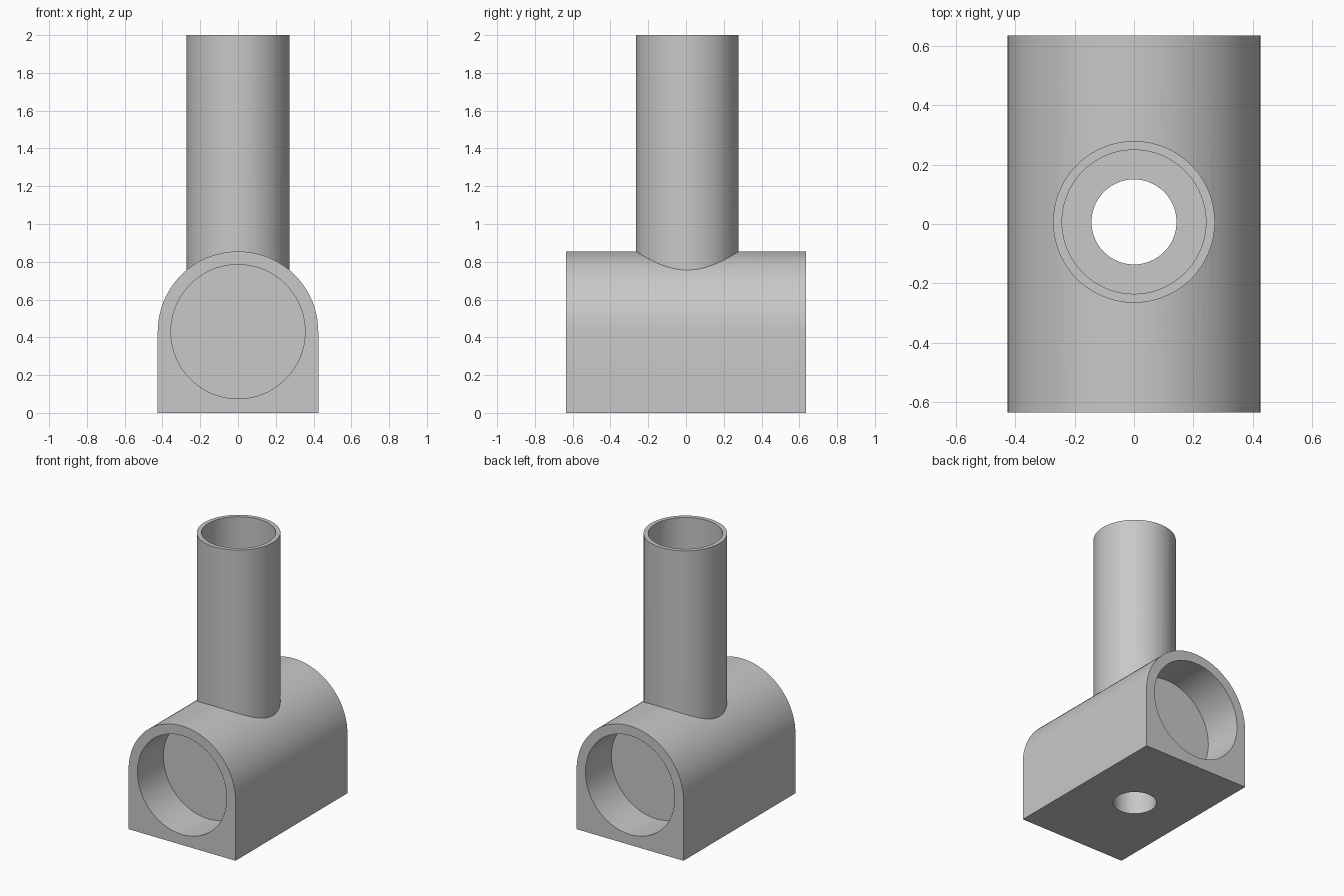
import bpy, bmesh, math
from mathutils import Matrix

cube = bpy.data.objects.get("Cube")
if cube:
    bpy.data.objects.remove(cube, do_unlink=True)

W, L, AXIS = 0.425, 0.635, 0.43       # half width, half length, arch centre height
SOCKET_R, SOCKET_DEPTH = 0.355, 0.295
TUBE_R, BORE_R, HOLE_R = 0.272, 0.242, 0.143
TUBE_Y, STEP_Z = 0.007, 0.855

grey = bpy.data.materials.new("plain grey")
grey.use_nodes = True
colour = (0.58, 0.58, 0.58, 1)
grey.diffuse_color = colour
grey.node_tree.nodes["Principled BSDF"].inputs["Base Color"].default_value = colour


def add_object(name, bm):
    bmesh.ops.recalc_face_normals(bm, faces=bm.faces)
    mesh = bpy.data.meshes.new(name)
    bm.to_mesh(mesh)
    bm.free()
    mesh.materials.append(grey)
    obj = bpy.data.objects.new(name, mesh)
    bpy.context.collection.objects.link(obj)
    return obj


def cylinder(name, radius, low, high, along_y=False):
    """Cylinder from low to high, along z on the tube axis or along y on the arch axis."""
    bm = bmesh.new()
    mid = (low + high) / 2
    if along_y:
        place = Matrix.Translation((0, mid, AXIS)) @ Matrix.Rotation(math.pi / 2, 4, 'X')
    else:
        place = Matrix.Translation((0, TUBE_Y, mid))
    bmesh.ops.create_cone(bm, cap_ends=True, segments=96, radius1=radius,
                          radius2=radius, depth=high - low, matrix=place)
    return add_object(name, bm)


def combine(target, other, operation):
    mod = target.modifiers.new(operation.lower(), 'BOOLEAN')
    mod.operation, mod.solver, mod.object = operation, 'EXACT', other
    bpy.context.view_layer.objects.active = target
    bpy.ops.object.modifier_apply(modifier=mod.name)
    bpy.data.objects.remove(other, do_unlink=True)


# Arched block: profile extruded along y
bm = bmesh.new()
profile = [(-W, 0), (W, 0)]
profile += [(W * math.cos(math.pi * i / 48), AXIS + W * math.sin(math.pi * i / 48))
            for i in range(49)]
face = bm.faces.new([bm.verts.new((x, -L, z)) for x, z in profile])
sweep = bmesh.ops.extrude_face_region(bm, geom=[face])
bmesh.ops.translate(bm, vec=(0, 2 * L, 0),
                    verts=[v for v in sweep["geom"] if isinstance(v, bmesh.types.BMVert)])
fitting = add_object("tee_fitting", bm)

# Upright tube joined to the block
combine(fitting, cylinder("upright_tube", TUBE_R, AXIS + 0.1, 2), 'UNION')

# Blind round sockets in both ends
for side in (-1, 1):
    ends = sorted((side * (L - SOCKET_DEPTH), side * (L + 0.1)))
    combine(fitting, cylinder("socket_cutter", SOCKET_R, *ends, along_y=True), 'DIFFERENCE')

# Wide bore in the tube, then a narrower hole through the base
combine(fitting, cylinder("bore_cutter", BORE_R, STEP_Z, 2.1), 'DIFFERENCE')
combine(fitting, cylinder("hole_cutter", HOLE_R, -0.1, 1.2), 'DIFFERENCE')

# Smooth curved walls with crisp edges
bpy.ops.object.select_all(action='DESELECT')
fitting.select_set(True)
bpy.context.view_layer.objects.active = fitting
bpy.ops.object.shade_smooth_by_angle(angle=math.radians(25))
